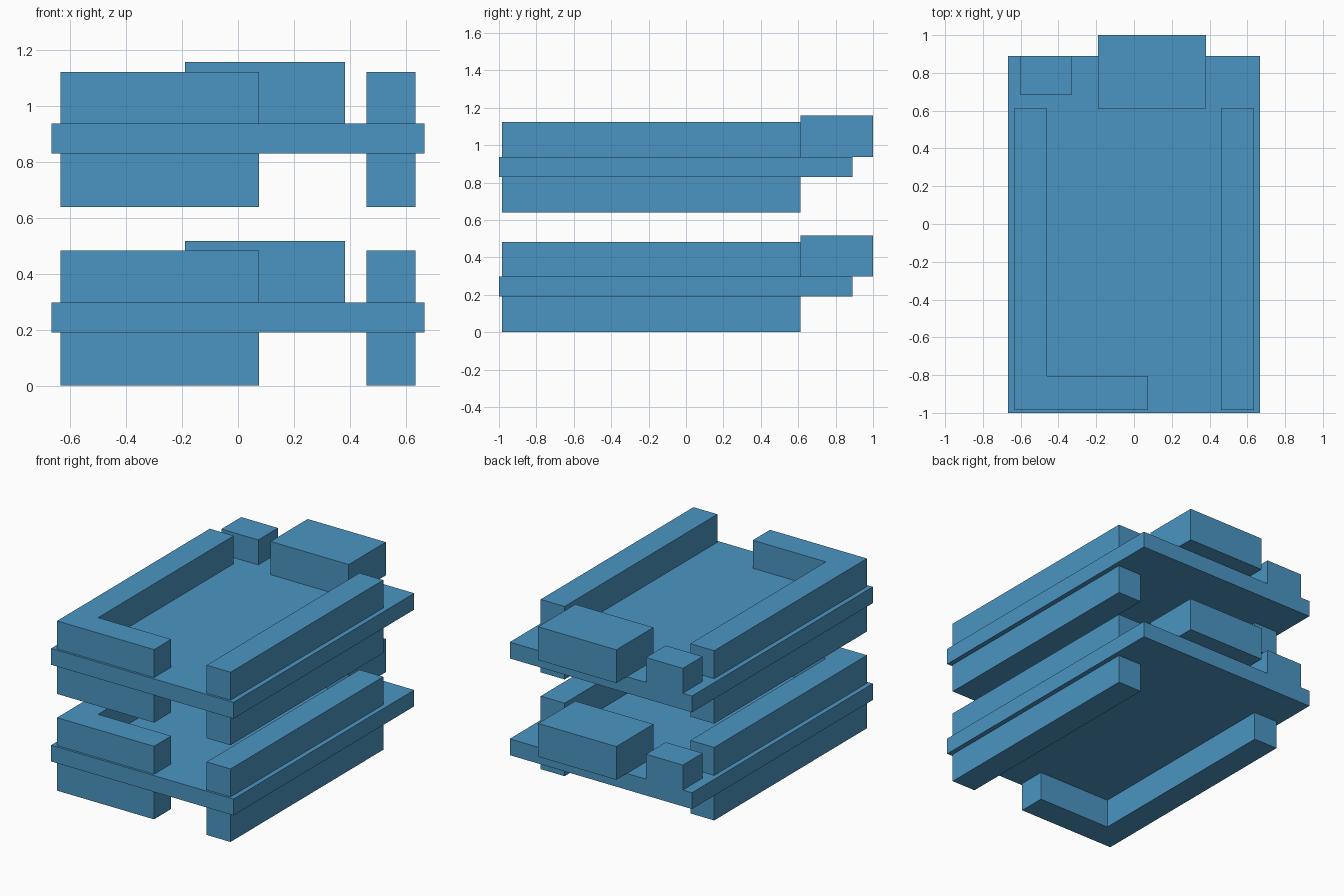
import bpy
import bmesh

cube = bpy.data.objects.get("Cube")
if cube:
    bpy.data.objects.remove(cube, do_unlink=True)

# Single blue finish
BLUE = (0.07, 0.30, 0.54, 1.0)
blue = bpy.data.materials.new("blue")
blue.use_nodes = True
blue.diffuse_color = BLUE
blue.node_tree.nodes["Principled BSDF"].inputs["Base Color"].default_value = BLUE


def prism(name, outline, z0, z1):
    """Extrude a flat xy outline from z0 up to z1."""
    bm = bmesh.new()
    base = bm.faces.new([bm.verts.new((x, y, z0)) for x, y in outline])
    top = bmesh.ops.extrude_face_region(bm, geom=[base])["geom"]
    verts = [v for v in top if isinstance(v, bmesh.types.BMVert)]
    bmesh.ops.translate(bm, verts=verts, vec=(0, 0, z1 - z0))
    bmesh.ops.recalc_face_normals(bm, faces=bm.faces)
    mesh = bpy.data.meshes.new(name)
    bm.to_mesh(mesh)
    bm.free()
    mesh.materials.append(blue)
    obj = bpy.data.objects.new(name, mesh)
    bpy.context.collection.objects.link(obj)
    return obj


def rect(x0, x1, y0, y1):
    return [(x0, y0), (x1, y0), (x1, y1), (x0, y1)]


# L-shaped rail: long side arm with a short arm along the front
L_RAIL = [(-0.635, -0.985), (0.075, -0.985), (0.075, -0.805),
          (-0.46, -0.805), (-0.46, 0.612), (-0.635, 0.612)]

# Two identical stacked tiers
for tier, z in (("lower", 0.0), ("upper", 0.64)):
    # Flat board
    prism(tier + "_board", rect(-0.667, 0.667, -1.0, 0.89), z + 0.19, z + 0.298)
    # Rails stand above and below the board
    prism(tier + "_corner_rail", L_RAIL, z, z + 0.483)
    prism(tier + "_straight_rail", rect(0.46, 0.635, -0.985, 0.612), z, z + 0.483)
    # Blocks at the back edge, the large one overhanging
    prism(tier + "_large_block", rect(-0.19, 0.382, 0.612, 1.0), z + 0.298, z + 0.518)
    prism(tier + "_small_block", rect(-0.6, -0.33, 0.683, 0.89), z + 0.298, z + 0.463)
